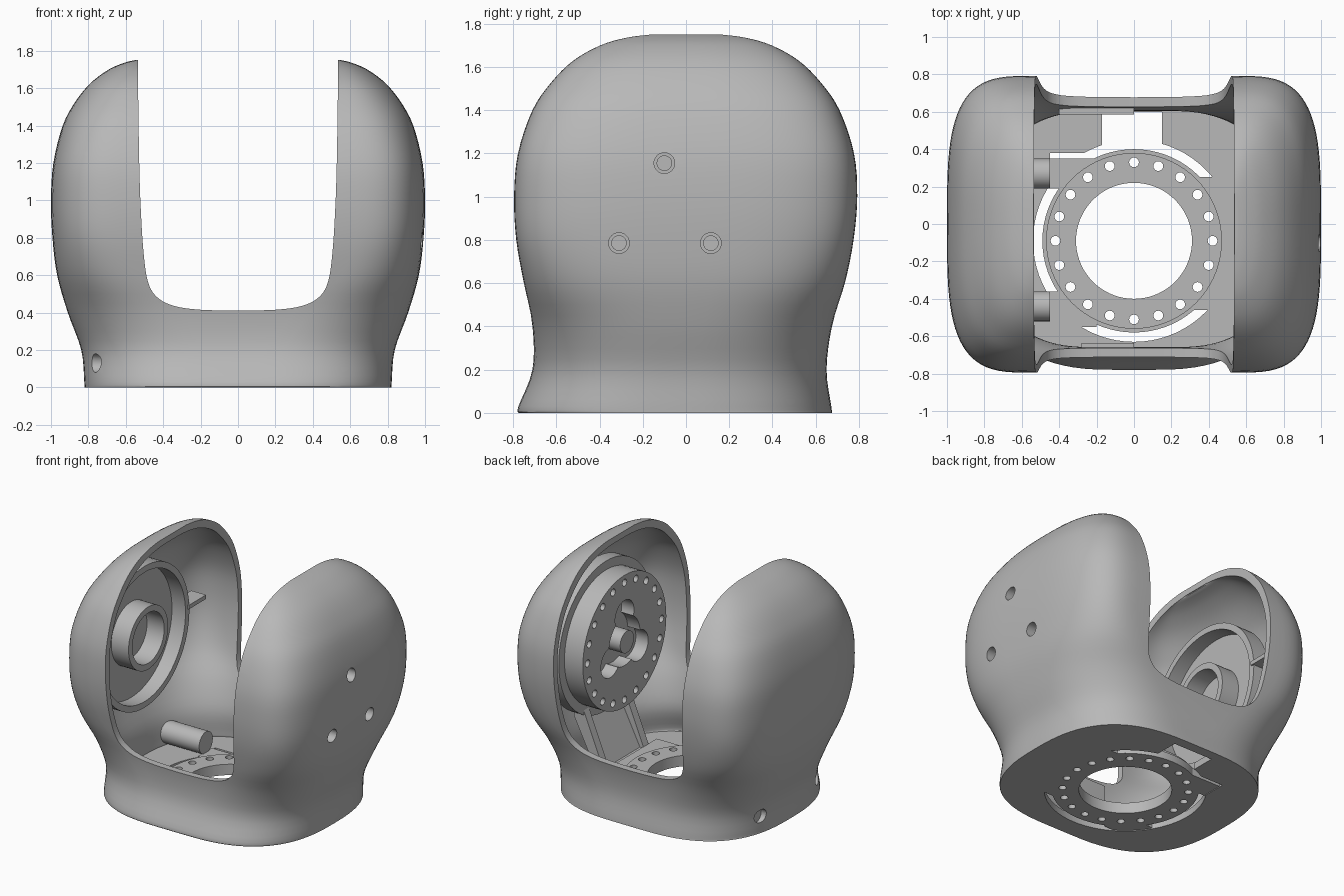
import bpy, bmesh, math
from mathutils import Matrix, Vector

if "Cube" in bpy.data.objects:
    bpy.data.objects.remove(bpy.data.objects["Cube"])

grey = bpy.data.materials.new("satin_grey")
grey.diffuse_color = (0.48, 0.48, 0.48, 1)
grey.use_nodes = True
grey.node_tree.nodes["Principled BSDF"].inputs["Base Color"].default_value = grey.diffuse_color


def finish(name, bm):
    bmesh.ops.recalc_face_normals(bm, faces=bm.faces)
    me = bpy.data.meshes.new(name)
    bm.to_mesh(me)
    bm.free()
    me.materials.append(grey)
    ob = bpy.data.objects.new(name, me)
    bpy.context.collection.objects.link(ob)
    return ob


def activate(ob):
    bpy.ops.object.select_all(action='DESELECT')
    ob.select_set(True)
    bpy.context.view_layer.objects.active = ob


def cut(ob, cutter):
    activate(ob)
    m = ob.modifiers.new("cut", 'BOOLEAN')
    m.operation, m.solver, m.object = 'DIFFERENCE', 'EXACT', cutter
    bpy.ops.object.modifier_apply(modifier=m.name)
    bpy.data.objects.remove(cutter)


def smooth(ob, angle=32):
    activate(ob)
    bpy.ops.object.shade_smooth_by_angle(angle=math.radians(angle))


def loft(name, rings):
    bm = bmesh.new()
    rows = [[bm.verts.new(p) for p in r] for r in rings]
    n = len(rows[0])
    for a, b in zip(rows, rows[1:]):
        for i in range(n):
            bm.faces.new((a[i], a[(i + 1) % n], b[(i + 1) % n], b[i]))
    bm.faces.new(rows[0])
    bm.faces.new(rows[-1])
    return finish(name, bm)


def place(axis, centre):
    turn = Matrix.Rotation(math.pi / 2, 4, 'Y') if axis == 'X' else Matrix()
    return Matrix.Translation(centre) @ turn


def cylinders(name, spots, r, depth, axis, seg=24):
    """One object holding a cylinder at each spot, centred there."""
    bm = bmesh.new()
    for s in spots:
        bmesh.ops.create_cone(bm, cap_ends=True, segments=seg, radius1=r, radius2=r,
                              depth=depth, matrix=place(axis, s))
    return finish(name, bm)


def lathe(name, profile, centre, axis, seg=72):
    """Closed (radius, height) profile turned round an axis."""
    bm = bmesh.new()
    rows = []
    for i in range(seg):
        a = 2 * math.pi * i / seg
        rows.append([bm.verts.new((r * math.cos(a), r * math.sin(a), h)) for r, h in profile])
    k = len(profile)
    for i in range(seg):
        a, b = rows[i], rows[(i + 1) % seg]
        for j in range(k):
            bm.faces.new((a[j], b[j], b[(j + 1) % k], a[(j + 1) % k]))
    bm.transform(place(axis, centre))
    return finish(name, bm)


def box(name, lo, hi):
    bm = bmesh.new()
    bmesh.ops.create_cube(bm, size=1)
    for v in bm.verts:
        v.co = [l + (c + 0.5) * (h - l) for c, l, h in zip(v.co, lo, hi)]
    return finish(name, bm)


def extrude_y(name, pts, y0, y1):
    return loft(name, [[(x, y, z) for x, z in pts] for y in (y0, y1)])


# Shell outline: height, half width, front y, back y, start of rounded corner, squareness
T = [(0, .82, -.775, .675, .10, 2.65), (.03, .822, -.775, .672, .10, 2.65),
     (.2, .838, -.71, .65, .15, 2.65), (.4, .91, -.71, .675, .30, 2.7),
     (.6, .967, -.75, .735, .46, 3.1), (.8, .992, -.785, .775, .53, 3.4),
     (1.0, 1.0, -.795, .792, .53, 3.5), (1.2, .987, -.777, .777, .53, 3.5),
     (1.4, .937, -.71, .71, .53, 3.2), (1.53, .868, -.622, .622, .53, 2.9),
     (1.63, .785, -.52, .52, .53, 2.7), (1.7, .69, -.395, .395, .53, 2.5),
     (1.735, .61, -.275, .275, .53, 2.4), (1.75, .55, -.16, .16, .53, 2.4)]


def spline(pts, sub):
    out = []
    p = [Vector(q) for q in pts]
    for i in range(len(p) - 1):
        a, b, c, d = p[max(i - 1, 0)], p[i], p[i + 1], p[min(i + 2, len(p) - 1)]
        for s in range(sub):
            t = s / sub
            out.append(.5 * (2 * b + (c - a) * t + (2 * a - 5 * b + 4 * c - d) * t * t
                             + (3 * b - a - 3 * c + d) * t ** 3))
    return out + [p[-1]]


def shell_rings(inset, z0, z1):
    rings = []
    for z, w, f, b, x0, n in spline(T, 4):
        h, c = (b - f) / 2 - inset, (b + f) / 2
        a = max(w - inset - x0, .012)
        quarter = [(x0 + a * max(math.cos(t), 0) ** (2 / n), h * math.sin(t) ** (2 / n))
                   for t in [math.pi / 2 * i / 22 for i in range(23)]]
        right = [(x, -y) for x, y in quarter[:0:-1]] + quarter
        loop = right + [(-x, y) for x, y in right[::-1]]
        zz = z0 + z * (z1 - z0) / 1.75
        rings.append([(x, y + c, zz) for x, y in loop])
    return rings


shell = loft("shell", shell_rings(0, 0, 1.75))
cut(shell, loft("hollow", shell_rings(.045, .05, 1.705)))

# U-shaped gap between the two pods
half = spline([(0, .41), (.2, .415), (.34, .435), (.43, .48), (.48, .56), (.505, .72),
               (.522, 1.0), (.53, 1.3), (.536, 1.75), (.54, 1.95)], 4)
u = [(p[0], p[1]) for p in half]
cut(shell, extrude_y("gap", [(-x, z) for x, z in u[:0:-1]] + u, -1.2, 1.2))

# Openings in the floor and side walls
RC = (0, -.09)
cut(shell, cylinders("floor_hole", [(*RC, 0)], .54, .3, 'Z', 72))
cut(shell, box("floor_notch", (-.17, .3, -.1), (.15, .60, .1)))
cut(shell, box("floor_slot", (-.45, .2, -.1), (-.1, .38, .1)))
pins = [(-.31, .785), (.115, .785), (-.1, 1.155)]
cut(shell, cylinders("pin_holes", [(.95, y, z) for y, z in pins], .048, .3, 'X'))
boss_y = (-.44, .27)
cut(shell, cylinders("boss_holes", [(-.8, y, .13) for y in boss_y], .05, .3, 'X'))
smooth(shell)


# Base ring with twenty bolt holes
def circle(n, r):
    return [(r * math.cos(2 * math.pi * i / n), r * math.sin(2 * math.pi * i / n)) for i in range(n)]


base = lathe("base_ring", [(.31, .005), (.49, .005), (.49, .06), (.47, .06), (.47, .085), (.31, .085)],
             (*RC, 0), 'Z')
cut(base, cylinders("bolts", [(x, y + RC[1], .05) for x, y in circle(20, .42)], .026, .3, 'Z', 16))
smooth(base)

# Arms tying the base ring to the floor, trimmed to the ring edge
for name, lo, hi in (("left_arm_front", (-.46, -.55), (-.2, -.36)),
                     ("left_arm_back", (-.46, .19), (-.2, .35)),
                     ("right_arm", (.2, -.46), (.56, .25))):
    arm = box(name, (*lo, .005), (*hi, .058))
    cut(arm, cylinders("trim", [(*RC, 0)], .485, .3, 'Z', 72))

# Screw bosses on the left, reaching the side wall
for y, wall in zip(boss_y, (-.71, -.765)):
    smooth(cylinders("screw_boss", [((wall - .45) / 2, y, .13)], .08, -.45 - wall, 'X', 32))

# Overlap tabs behind the seam
box("front_tab", (-.28, -.665, .1), (0, -.635, .38))
box("back_tab", (-.40, .585, .1), (0, .62, .38))

# Left pod: open drum with a central tube
DY, DZ, LZ = -.1, .91, .985
smooth(lathe("left_drum", [(.475, -.69), (.52, -.69), (.52, -.82), (.18, -.82), (.18, -.80), (.475, -.80)],
             (0, DY, LZ), 'X'))
smooth(lathe("left_tube", [(.185, -.82), (.23, -.82), (.23, -.66), (.185, -.66)], (0, DY, LZ), 'X', 48))
cylinders("left_tube_floor", [(-.81, DY, LZ)], .2, .02, 'X', 48)
box("left_rib", (-.80, .40, 1.0), (-.68, .60, 1.03))

# Right pod: backing drum, bolted drive disc and shaft
smooth(lathe("right_backing", [(.3, .72), (.55, .72), (.55, .81), (.3, .81)], (0, DY, DZ), 'X'))
disc = cylinders("drive_disc", [(.685, DY, DZ)], .485, .23, 'X', 72)
cut(disc, cylinders("bolts", [(.57, y + DY, z + DZ) for y, z in circle(20, .43)], .026, .1, 'X', 16))
cut(disc, cylinders("centre_recess", [(.57, DY, DZ)], .18, .2, 'X', 40))
for k in range(3):
    a = math.pi / 2 + k * math.tau / 3
    cut(disc, cylinders("lobe", [(.57, DY + .19 * math.cos(a), DZ + .19 * math.sin(a))], .11, .2, 'X', 32))
smooth(disc)
smooth(cylinders("drive_shaft", [(.62, DY, DZ)], .08, .14, 'X', 32))

# Recessed pins and their sleeves
smooth(cylinders("pin_heads", [(.86, y, z) for y, z in pins], .036, .12, 'X'))
for y, z in pins:
    smooth(lathe("pin_sleeve", [(.048, .80), (.07, .80), (.07, .965), (.048, .965)], (0, y, z), 'X', 24))

# Sloped channel from the right drum to the floor
for y in (-.36, .10):
    extrude_y("strut", [(.55, .04), (.62, .04), (.80, .40), (.80, .50), (.72, .46)], y, y + .06)
extrude_y("right_channel", [(.58, .04), (.62, .04), (.82, .42), (.78, .44)], -.33, .13)
